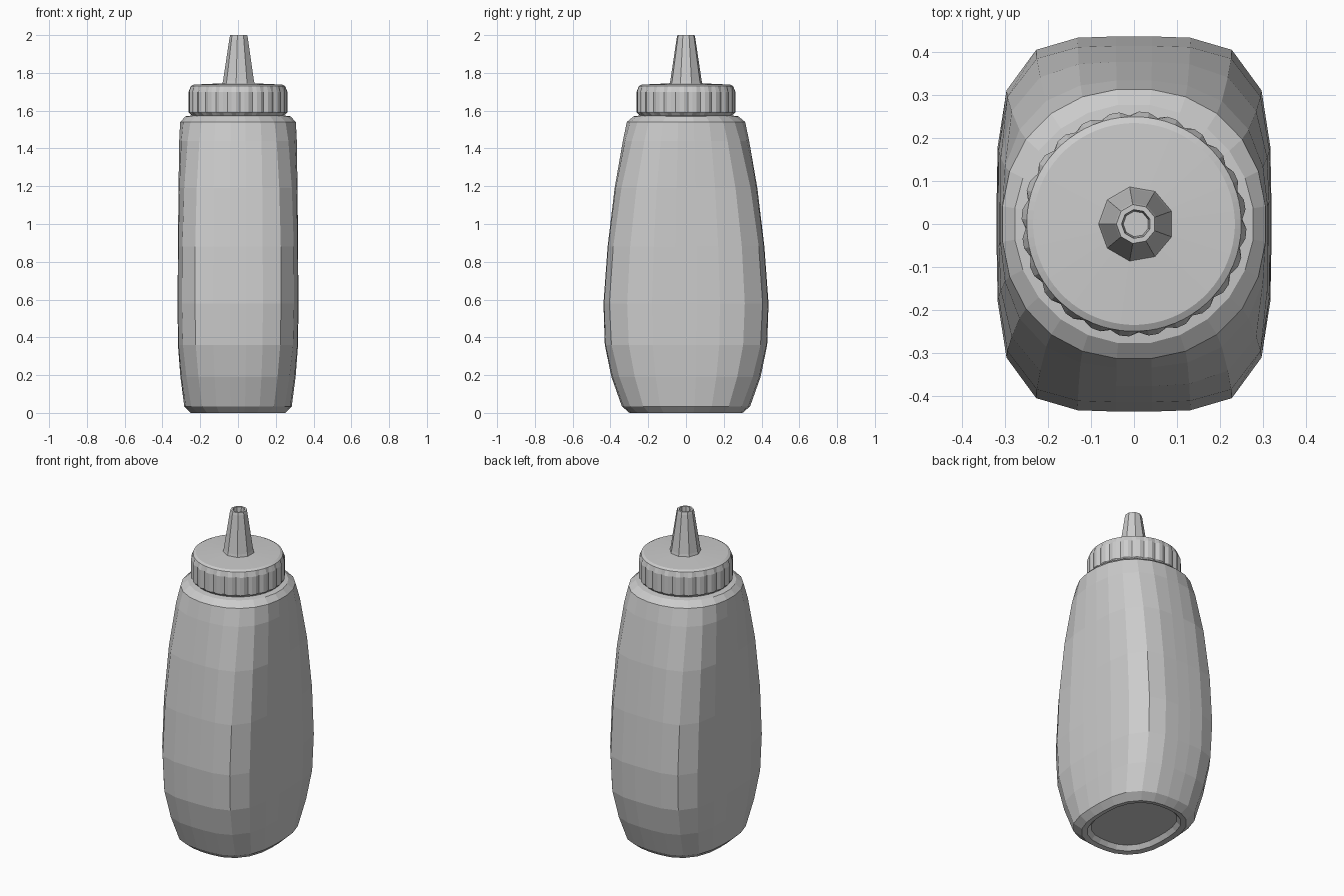
import bpy, bmesh, math

old = bpy.data.objects.get("Cube")
if old:
    bpy.data.objects.remove(old, do_unlink=True)

mat = bpy.data.materials.new("plain grey")
mat.use_nodes = True
grey = (0.6, 0.6, 0.6, 1)
mat.diffuse_color = grey
mat.node_tree.nodes["Principled BSDF"].inputs["Base Color"].default_value = grey


def outline(rx, ry, n, z, sides, rib=0.0, cx=0.0):
    """Superellipse ring; n = 2 is round, larger is boxier; rib notches every third point."""
    pts = []
    for i in range(sides):
        a = 2 * math.pi * (i + 0.5) / sides
        c, s = math.cos(a), math.sin(a)
        r = (abs(c) ** n + abs(s) ** n) ** (-1 / n)
        if i % 3 == 0:
            r *= 1 - rib
        pts.append((cx + rx * r * c, ry * r * s, z))
    return pts


def loft(name, rings):
    """Skin a stack of rings and close both ends."""
    bm = bmesh.new()
    rows = [[bm.verts.new(p) for p in ring] for ring in rings]
    for low, high in zip(rows, rows[1:]):
        for i in range(len(low)):
            j = (i + 1) % len(low)
            bm.faces.new((low[i], low[j], high[j], high[i]))
    bm.faces.new(rows[0][::-1])
    bm.faces.new(rows[-1])
    bmesh.ops.recalc_face_normals(bm, faces=bm.faces)
    mesh = bpy.data.meshes.new(name)
    bm.to_mesh(mesh)
    bm.free()
    mesh.materials.append(mat)
    ob = bpy.data.objects.new(name, mesh)
    bpy.context.collection.objects.link(ob)
    return ob


# Squeezable body: half width, half depth, boxiness, height (starts in the base recess)
body = [
    (0.20, 0.25, 2.6, 0.03), (0.22, 0.27, 2.6, 0.005), (0.25, 0.30, 2.6, 0.0),
    (0.285, 0.34, 2.8, 0.035), (0.305, 0.395, 3.2, 0.19), (0.318, 0.43, 3.7, 0.36),
    (0.32, 0.437, 4, 0.58), (0.318, 0.415, 4, 0.88), (0.315, 0.378, 3.4, 1.19),
    (0.312, 0.335, 2.6, 1.44), (0.308, 0.315, 2.2, 1.54), (0.28, 0.28, 2, 1.57),
    (0.24, 0.24, 2, 1.575),
]
loft("bottle_body", [outline(*level, 24) for level in body])

# Short neck under the cap
loft("bottle_neck", [outline(0.235, 0.235, 2, z, 24) for z in (1.56, 1.60)])

# Ribbed screw cap with a bevelled top
cap = [(0.245, 1.575, 0), (0.262, 1.59, 0.035), (0.262, 1.70, 0.035),
       (0.25, 1.73, 0), (0.235, 1.738, 0), (0.08, 1.745, 0)]
loft("screw_cap", [outline(r, r, 2, z, 72, rib) for r, z, rib in cap])

# Tapered nozzle with an open tip
nozzle = [(0.09, 1.735), (0.084, 1.76), (0.05, 1.985), (0.046, 2.0),
          (0.034, 2.0), (0.03, 1.95)]
loft("nozzle", [outline(r, r, 2, z, 9, 0, 0.005) for r, z in nozzle])
